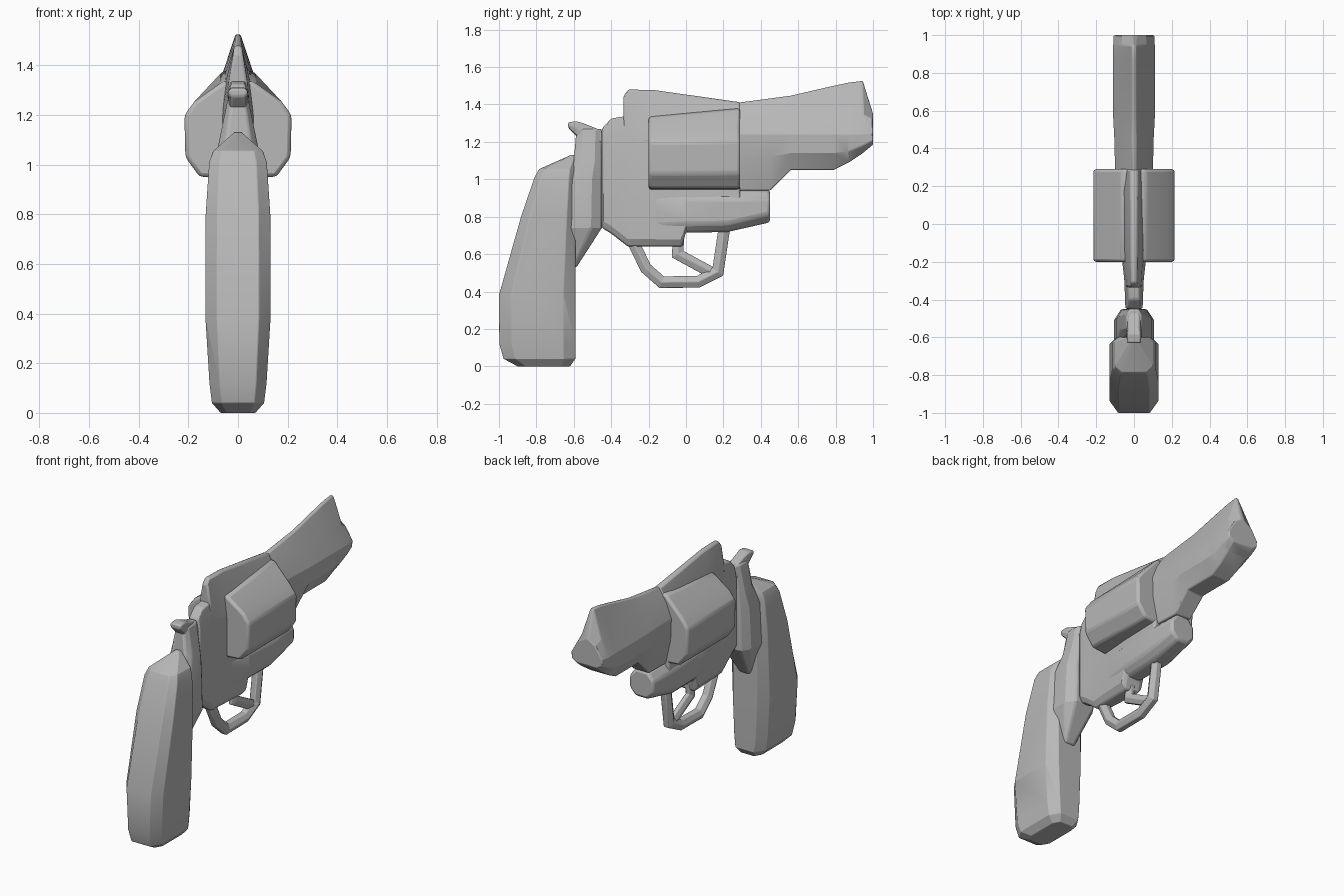
import bpy, bmesh
from mathutils import Vector

if "Cube" in bpy.data.objects:
    bpy.data.objects.remove(bpy.data.objects["Cube"])

steel = bpy.data.materials.new("plain grey")
steel.use_nodes = True
GREY = (0.48, 0.48, 0.48, 1)
steel.diffuse_color = GREY
steel.node_tree.nodes["Principled BSDF"].inputs["Base Color"].default_value = GREY


def skin(name, rings, bevel):
    """Join closed rings of points into a capped solid with softened edges."""
    bm = bmesh.new()
    loops = [[bm.verts.new(p) for p in ring] for ring in rings]
    n = len(loops[0])
    for a, b in zip(loops, loops[1:]):
        for i in range(n):
            j = (i + 1) % n
            bm.faces.new((a[i], a[j], b[j], b[i]))
    bm.faces.new(loops[0][::-1])
    bm.faces.new(loops[-1])
    bmesh.ops.recalc_face_normals(bm, faces=bm.faces)
    mesh = bpy.data.meshes.new(name)
    bm.to_mesh(mesh)
    bm.free()
    mesh.materials.append(steel)
    obj = bpy.data.objects.new(name, mesh)
    bpy.context.collection.objects.link(obj)
    mod = obj.modifiers.new("soft edges", "BEVEL")
    mod.width = bevel
    mod.segments = 2
    mod.limit_method = "ANGLE"
    mod.angle_limit = 0.6
    bpy.ops.object.select_all(action="DESELECT")
    obj.select_set(True)
    bpy.context.view_layer.objects.active = obj
    bpy.ops.object.shade_smooth_by_angle(angle=0.3)


def along_y(name, sections, bevel=0.01):
    """Each section: y, then half outline (x, z) from bottom to top, mirrored."""
    rings = []
    for y, half in sections:
        ring = [(x, y, z) for x, z in half]
        ring += [(-x, y, z) for x, z in reversed(half)]
        rings.append(ring)
    skin(name, rings, bevel)


def upright(name, sections, chamfer_x, chamfer_y):
    """Each section: z, rear y, forward y, half width; chamfered rectangle."""
    rings = []
    for z, y0, y1, w in sections:
        cx, cy = w * chamfer_x, (y1 - y0) * chamfer_y
        half = [(w - cx, y0), (w, y0 + cy), (w, y1 - cy), (w - cx, y1)]
        ring = [(x, y, z) for x, y in half]
        ring += [(-x, y, z) for x, y in reversed(half)]
        rings.append(ring)
    skin(name, rings, 0.012)


def bar(name, path, width, depth):
    """Six-sided bar following a path in the y-z plane."""
    pts = [Vector((0, y, z)) for y, z in path]
    rings = []
    for i, p in enumerate(pts):
        steps = []
        if i:
            steps.append((p - pts[i - 1]).normalized())
        if i < len(pts) - 1:
            steps.append((pts[i + 1] - p).normalized())
        t = sum(steps, Vector()).normalized()
        side = Vector((0, -t.z, t.y)) * (depth / t.dot(steps[0]))
        across = Vector((width, 0, 0))
        rings.append([p + side + across / 2, p + across, p - side + across / 2,
                      p - side - across / 2, p - across, p + side - across / 2])
    skin(name, rings, 0.004)


# Grip
upright("grip", [
    (0, -0.90, -0.62, 0.07), (0.04, -0.975, -0.592, 0.105),
    (0.12, -0.998, -0.59, 0.115), (0.38, -1.0, -0.59, 0.131),
    (0.80, -0.882, -0.59, 0.13), (1.01, -0.81, -0.59, 0.116),
    (1.055, -0.785, -0.59, 0.10), (1.13, -0.615, -0.59, 0.015)], 0.36, 0.16)

# Neck between grip and frame
upright("neck", [
    (0.53, -0.63, -0.585, 0.04), (0.74, -0.68, -0.45, 0.105),
    (1.0, -0.66, -0.45, 0.095), (1.1, -0.60, -0.45, 0.075),
    (1.27, -0.585, -0.45, 0.04)], 0.36, 0.25)

# Hammer
along_y("hammer", [
    (-0.63, [(0.025, 1.275), (0.04, 1.285), (0.035, 1.305)]),
    (-0.585, [(0.03, 1.23), (0.04, 1.27), (0.035, 1.31)]),
    (-0.55, [(0.035, 1.2), (0.04, 1.25), (0.03, 1.30)]),
    (-0.45, [(0.035, 1.15), (0.04, 1.2), (0.03, 1.26)])], 0.008)


# Frame body, a thin wedge widening forwards
def frame_half(bottom, width, shoulder, top):
    return [(width * 0.6, bottom), (width, bottom + 0.04), (width, shoulder), (0.03, top)]


along_y("frame", [
    (-0.45, frame_half(0.74, 0.045, 1.2, 1.27)),
    (-0.40, frame_half(0.71, 0.048, 1.22, 1.325)),
    (-0.31, frame_half(0.64, 0.05, 1.22, 1.34)),
    (-0.20, frame_half(0.64, 0.062, 1.2, 1.34)),
    (-0.02, frame_half(0.64, 0.075, 1.15, 1.34)),
    (0.0, frame_half(0.72, 0.077, 1.15, 1.34)),
    (0.29, frame_half(0.735, 0.085, 1.15, 1.36))])

# Sharp ridge above the cylinder
along_y("top_strap", [
    (-0.335, [(0.046, 1.2), (0.036, 1.34), (0.02, 1.44)]),
    (-0.31, [(0.05, 1.2), (0.038, 1.34), (0.015, 1.48)]),
    (-0.17, [(0.066, 1.2), (0.048, 1.34), (0.015, 1.477)]),
    (0.29, [(0.10, 1.2), (0.062, 1.34), (0.015, 1.412)])])

# Cylinder
drum = [(0.155, 0.952), (0.212, 1.03), (0.216, 1.2), (0.175, 1.255)]
along_y("cylinder", [
    (-0.20, [(0.03, 0.942)] + drum + [(0.06, 1.335)]),
    (0.29, [(0.03, 0.942)] + drum + [(0.06, 1.38)])], 0.016)


# Lug under the barrel, fading into the frame at the rear
def lug_half(width, low, high):
    return [(width * 0.5, low), (width, low + 0.045), (width, high - 0.05), (width * 0.5, high)]


along_y("lower_lug", [
    (-0.31, lug_half(0.046, 0.70, 0.94)),
    (0.0, lug_half(0.085, 0.715, 0.945)),
    (0.22, lug_half(0.095, 0.718, 0.945)),
    (0.45, lug_half(0.085, 0.77, 0.942))], 0.016)

# Barrel with ridge and sloping muzzle
along_y("barrel", [
    (0.28, [(0.06, 0.94), (0.095, 1.10), (0.10, 1.24), (0.064, 1.33), (0.012, 1.41)]),
    (0.45, [(0.055, 0.94), (0.10, 1.12), (0.104, 1.24), (0.068, 1.33), (0.012, 1.432)]),
    (0.56, [(0.06, 1.05), (0.108, 1.14), (0.11, 1.24), (0.07, 1.33), (0.01, 1.447)]),
    (0.79, [(0.06, 1.05), (0.11, 1.14), (0.11, 1.24), (0.07, 1.343), (0.01, 1.5)]),
    (0.87, [(0.065, 1.09), (0.11, 1.15), (0.11, 1.24), (0.069, 1.35), (0.01, 1.517)]),
    (0.945, [(0.068, 1.14), (0.11, 1.18), (0.11, 1.24), (0.068, 1.35), (0.01, 1.526)]),
    (1.0, [(0.07, 1.185), (0.105, 1.205), (0.108, 1.245), (0.062, 1.32), (0.012, 1.35)])])

# Trigger guard and trigger
bar("trigger_guard", [(-0.285, 0.67), (-0.215, 0.525), (-0.13, 0.45),
                      (0.065, 0.452), (0.17, 0.505), (0.205, 0.74)], 0.035, 0.031)
bar("trigger", [(-0.04, 0.68), (-0.045, 0.6), (0.13, 0.505)], 0.025, 0.03)
